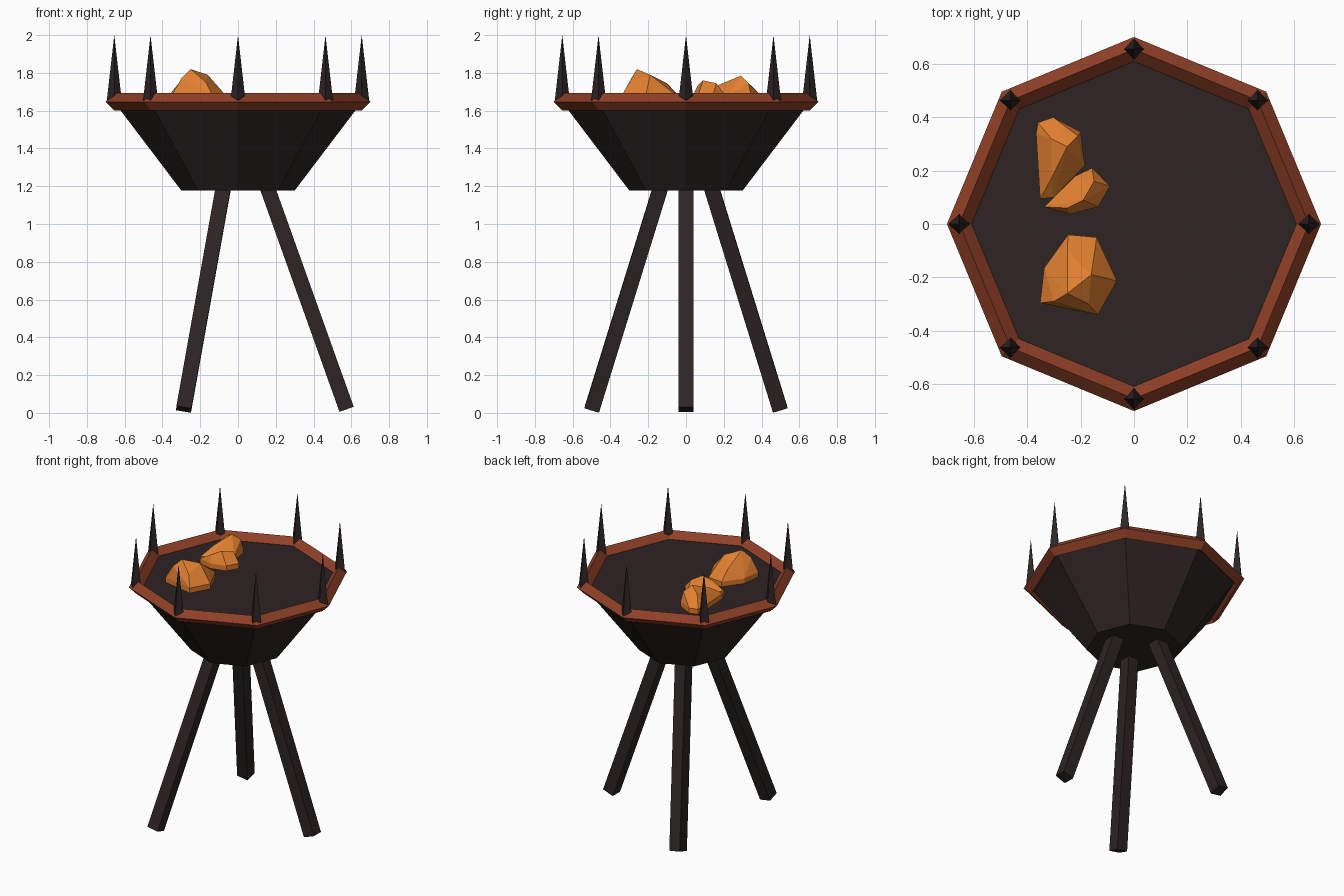
import bpy, bmesh, math
from mathutils import Vector

if "Cube" in bpy.data.objects:
    bpy.data.objects.remove(bpy.data.objects["Cube"])


def material(name, rgb):
    lin = [((c / 255 + 0.055) / 1.055) ** 2.4 for c in rgb]
    m = bpy.data.materials.new(name)
    m.diffuse_color = (*lin, 1)
    m.use_nodes = True
    m.node_tree.nodes["Principled BSDF"].inputs["Base Color"].default_value = m.diffuse_color
    return m


IRON = material("dark iron", (46, 36, 36))
RUST = material("rusty rim", (144, 64, 39))
EMBER = material("ember orange", (226, 128, 48))


def finish(obj, name, mat):
    obj.name = name
    obj.data.materials.clear()
    obj.data.materials.append(mat)
    return obj


def from_bmesh(bm, name, mat):
    bmesh.ops.recalc_face_normals(bm, faces=bm.faces)
    me = bpy.data.meshes.new(name)
    bm.to_mesh(me)
    bm.free()
    obj = bpy.data.objects.new(name, me)
    bpy.context.collection.objects.link(obj)
    return finish(obj, name, mat)


def cone(name, sides, r1, r2, z0, z1, mat, x=0, y=0):
    # sides start on the +x axis so corners fall on the axes
    bm = bmesh.new()
    low = [bm.verts.new((x + r1 * math.cos(a), y + r1 * math.sin(a), z0))
           for a in (math.tau * i / sides for i in range(sides))]
    if r2:
        top = [bm.verts.new((x + r2 * math.cos(a), y + r2 * math.sin(a), z1))
               for a in (math.tau * i / sides for i in range(sides))]
        bm.faces.new(top)
    else:
        top = [bm.verts.new((x, y, z1))] * sides
    bm.faces.new(low[::-1])
    for i in range(sides):
        j = (i + 1) % sides
        bm.faces.new([low[i], low[j], top[j], top[i]] if r2 else [low[i], low[j], top[i]])
    return from_bmesh(bm, name, mat)


# octagonal bowl, filled to the rim
cone("bowl", 8, 0.30, 0.655, 1.177, 1.645, IRON)

# diamond-section rim
bpy.ops.mesh.primitive_torus_add(major_segments=8, minor_segments=4, major_radius=0.655,
                                 minor_radius=0.046, location=(0, 0, 1.647))
finish(bpy.context.object, "rim", RUST)

# eight spikes on the rim corners
for i in range(8):
    a = math.tau * i / 8
    cone(f"spike_{i + 1}", 4, 0.04, 0, 1.65, 2.0, IRON,
         0.655 * math.cos(a), 0.655 * math.sin(a))

# three splayed square legs
for i in range(3):
    a = math.tau * i / 3
    out = Vector((math.cos(a), math.sin(a), 0))
    foot = out * 0.575 + Vector((0, 0, 0.019))
    head = out * 0.135 + Vector((0, 0, 1.25))
    axis = head - foot
    bpy.ops.mesh.primitive_cube_add(size=1, location=(foot + head) / 2)
    leg = finish(bpy.context.object, f"leg_{i + 1}", IRON)
    leg.scale = (0.08, 0.08, axis.length)
    leg.rotation_mode = 'QUATERNION'
    leg.rotation_quaternion = Vector((0, 0, 1)).rotation_difference(axis)


# rough ember lumps: hull of a ground outline and a few peaks
def ember(name, outline, peaks):
    bm = bmesh.new()
    for x, y in outline:
        bm.verts.new((x, y, 1.68))
        bm.verts.new((x, y, 1.63))
    for p in peaks:
        bm.verts.new(p)
    res = bmesh.ops.convex_hull(bm, input=bm.verts)
    junk = [g for g in res["geom_interior"] + res["geom_unused"] if isinstance(g, bmesh.types.BMVert)]
    bmesh.ops.delete(bm, geom=list(set(junk)), context='VERTS')
    from_bmesh(bm, name, EMBER)


ember("ember_front",
      [(-0.247, -0.04), (-0.14, -0.05), (-0.064, -0.213), (-0.135, -0.34),
       (-0.22, -0.31), (-0.352, -0.296), (-0.337, -0.165)],
      [(-0.25, -0.26, 1.82), (-0.16, -0.19, 1.79), (-0.30, -0.29, 1.77),
       (-0.17, -0.30, 1.75), (-0.25, -0.10, 1.745)])
ember("ember_back",
      [(-0.36, 0.38), (-0.303, 0.40), (-0.20, 0.345), (-0.184, 0.22),
       (-0.30, 0.10), (-0.352, 0.094), (-0.367, 0.34)],
      [(-0.25, 0.29, 1.785), (-0.31, 0.32, 1.75), (-0.31, 0.17, 1.735), (-0.21, 0.33, 1.745)])
ember("ember_middle",
      [(-0.157, 0.21), (-0.09, 0.142), (-0.135, 0.064), (-0.24, 0.037),
       (-0.337, 0.064), (-0.22, 0.18)],
      [(-0.19, 0.09, 1.76), (-0.15, 0.16, 1.745), (-0.25, 0.06, 1.73)])
